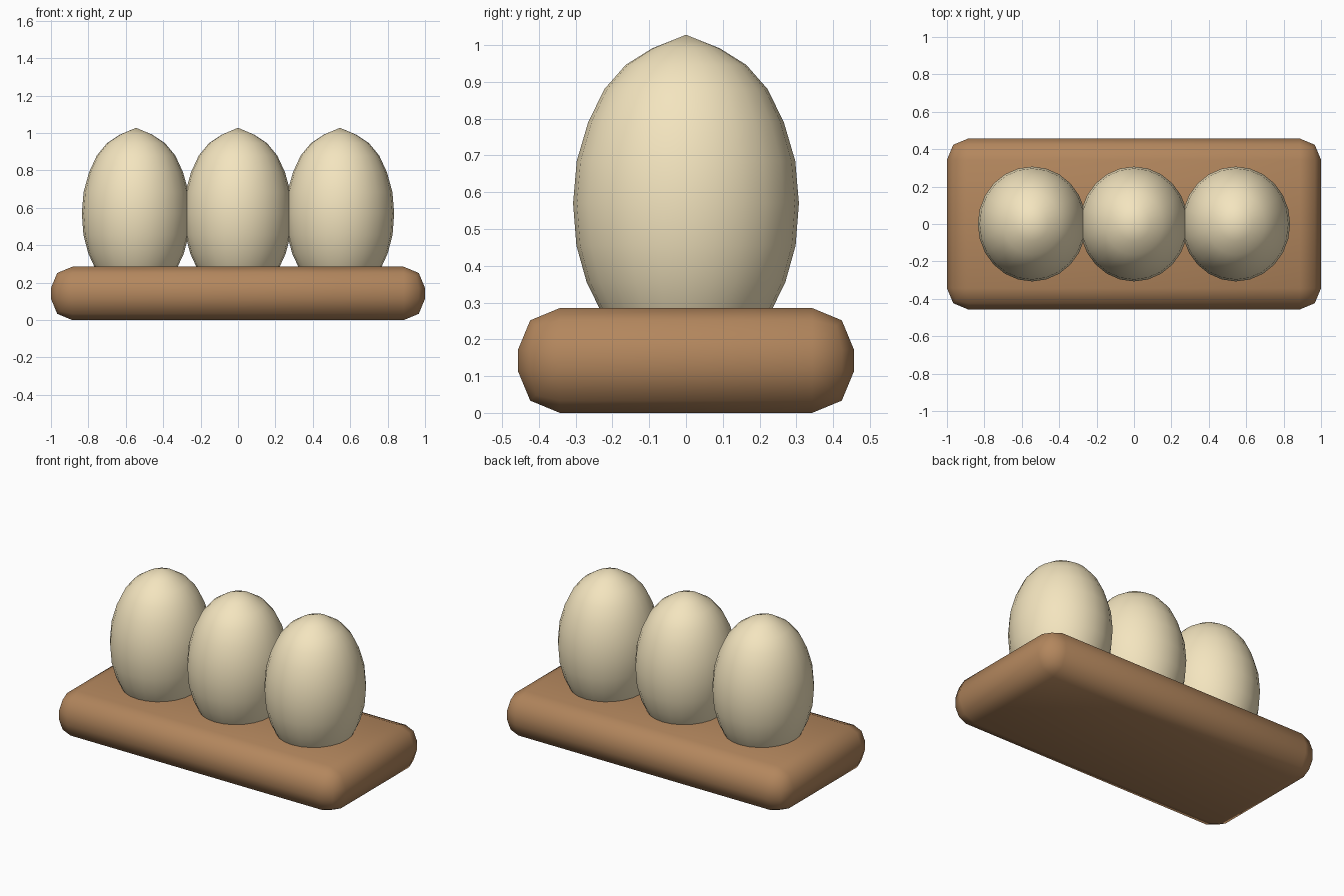
import bpy, bmesh, math

if "Cube" in bpy.data.objects:
    bpy.data.objects.remove(bpy.data.objects["Cube"])


def material(name, color):
    m = bpy.data.materials.new(name)
    m.diffuse_color = (*color, 1)
    m.use_nodes = True
    m.node_tree.nodes["Principled BSDF"].inputs["Base Color"].default_value = m.diffuse_color
    return m


def add_object(name, bm, mat):
    for f in bm.faces:
        f.smooth = True
    me = bpy.data.meshes.new(name)
    bm.to_mesh(me)
    bm.free()
    me.materials.append(mat)
    ob = bpy.data.objects.new(name, me)
    bpy.context.collection.objects.link(ob)
    return ob


wood = material("brown", (0.45, 0.24, 0.11))
cream = material("cream", (0.90, 0.78, 0.52))

# Rounded base slab
bm = bmesh.new()
bmesh.ops.create_cube(bm, size=1)
bmesh.ops.scale(bm, vec=(2.0, 0.914, 0.285), verts=bm.verts)
bmesh.ops.translate(bm, vec=(0, 0, 0.1425), verts=bm.verts)
base = add_object("base", bm, wood)
bevel = base.modifiers.new("round_edges", 'BEVEL')
bevel.width = 0.114
bevel.segments = 2

# Egg profile: radius, height; pointed tip, bottom sunk into the base
profile = [(0, 0.113), (0.08, 0.129), (0.154, 0.174), (0.217, 0.247),
           (0.27, 0.355), (0.298, 0.455), (0.307, 0.57), (0.297, 0.685),
           (0.266, 0.79), (0.222, 0.88), (0.164, 0.946), (0.092, 0.991),
           (0, 1.028)]


def egg(name, x):
    bm = bmesh.new()
    verts = [bm.verts.new((0, -r, z)) for r, z in profile]
    edges = [bm.edges.new(p) for p in zip(verts, verts[1:])]
    bmesh.ops.spin(bm, geom=verts + edges, cent=(0, 0, 0), axis=(0, 0, 1),
                   angle=math.tau, steps=24, use_merge=True)
    bmesh.ops.remove_doubles(bm, verts=bm.verts, dist=1e-4)
    bmesh.ops.recalc_face_normals(bm, faces=bm.faces)
    # Slightly narrower side to side than front to back
    bmesh.ops.scale(bm, vec=(0.29 / 0.307, 1, 1), verts=bm.verts)
    add_object(name, bm, cream).location.x = x


# Row of three touching eggs
for name, x in (("left_egg", -0.545), ("middle_egg", 0), ("right_egg", 0.545)):
    egg(name, x)
